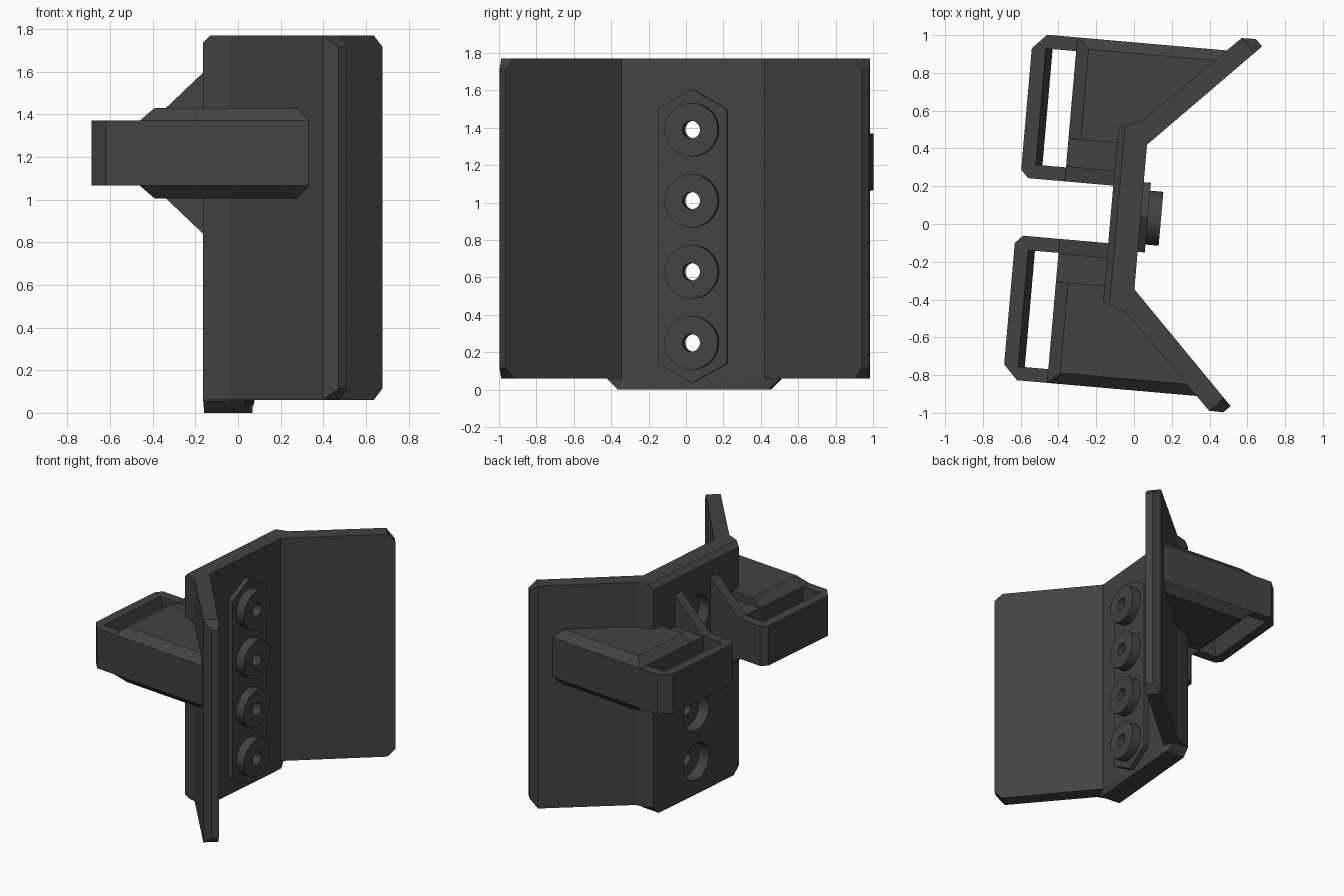
import bpy, bmesh, math
from mathutils import Matrix, Vector

if "Cube" in bpy.data.objects:
    bpy.data.objects.remove(bpy.data.objects["Cube"])

# whole model is turned slightly about z
PLACE = Matrix.Rotation(math.radians(-5), 4, 'Z') @ Matrix.Translation((0, 0.04, 0))
mat = bpy.data.materials.new("dark_grey")
mat.diffuse_color = (0.055, 0.055, 0.055, 1)
mat.use_nodes = True
mat.node_tree.nodes["Principled BSDF"].inputs["Base Color"].default_value = mat.diffuse_color


def finish(name, bm):
    bmesh.ops.recalc_face_normals(bm, faces=bm.faces)
    me = bpy.data.meshes.new(name)
    bm.to_mesh(me)
    bm.free()
    me.materials.append(mat)
    ob = bpy.data.objects.new(name, me)
    ob.matrix_world = PLACE
    bpy.context.collection.objects.link(ob)
    return ob


def loft(bm, bottom, top):
    """Close two matching point loops into a solid."""
    a = [bm.verts.new(p) for p in bottom]
    b = [bm.verts.new(p) for p in top]
    n = len(a)
    bm.faces.new(a[::-1])
    bm.faces.new(b)
    for i in range(n):
        bm.faces.new((a[i], a[(i + 1) % n], b[(i + 1) % n], b[i]))


def prism(pts, axis, lo, hi):
    bm = bmesh.new()

    def at(h):
        return [(h, p, q) if axis == 'x' else (p, h, q) if axis == 'y' else (p, q, h)
                for p, q in pts]
    loft(bm, at(lo), at(hi))
    return bm


def slice_off(bm, co, no):
    """Cut away everything beyond a plane and cap the cut."""
    geom = bm.verts[:] + bm.edges[:] + bm.faces[:]
    r = bmesh.ops.bisect_plane(bm, geom=geom, dist=1e-5, plane_co=Vector(co),
                               plane_no=Vector(no).normalized(), clear_outer=True)
    edges = [e for e in r['geom_cut'] if isinstance(e, bmesh.types.BMEdge)]
    bmesh.ops.contextual_create(bm, geom=edges)


def discs(name, radius, lo, hi):
    """Row of four cylinders along the centre line, facing x."""
    bm = bmesh.new()
    for z in (0.25, 0.63, 1.01, 1.39):
        m = Matrix.Translation(((lo + hi) / 2, 0, z)) @ Matrix.Rotation(math.pi / 2, 4, 'Y')
        bmesh.ops.create_cone(bm, cap_ends=True, segments=40, radius1=radius,
                              radius2=radius, depth=hi - lo, matrix=m)
    return finish(name, bm)


def cut(ob, cutter):
    cutter.hide_render = True
    mod = ob.modifiers.new("cut", 'BOOLEAN')
    mod.operation = 'DIFFERENCE'
    mod.solver = 'EXACT'
    mod.object = cutter
    bpy.context.view_layer.objects.active = ob
    bpy.ops.object.modifier_apply(modifier=mod.name)


# winged plate: flat centre with two wings at 45 degrees
half = [(0.032, 0.384), (0.594, 0.956), (0.557, 0.992), (0.482, 0.99),
        (0.002, 0.512), (-0.09, 0.479), (-0.127, 0.462)]
outline = half + [(u, -w) for u, w in reversed(half)]
bm = prism(outline, 'z', 0.06, 1.77)
for s in (1, -1):                       # clipped wing corners
    slice_off(bm, (0.575, 0.974 * s, 1.715), (0.707, 0.707 * s, 1))
    slice_off(bm, (0.575, 0.974 * s, 0.115), (0.707, 0.707 * s, -1))
slice_off(bm, (-0.127, 0, 1.735), (-1, 0, 1))   # bevel on the top back edge
plate = finish("winged_plate", bm)

# lower lip under the centre
lip = [(0.032, 0.384), (0.002, 0.46), (-0.127, 0.462)]
bm = prism(lip + [(u, -w) for u, w in reversed(lip)], 'z', 0, 0.06)
for s in (1, -1):
    slice_off(bm, (0, 0.405 * s, 0), (0, s, -1))
finish("lower_lip", bm)

# raised hexagonal backing and bolt collars
hexagon = [(0, 0.035), (0.185, 0.14), (0.185, 1.5), (0, 1.607), (-0.185, 1.5), (-0.185, 0.14)]
backing = finish("collar_backing", prism(hexagon, 'x', 0.025, 0.07))
collars = discs("bolt_collars", 0.143, 0.065, 0.14)

# bolt holes with recesses at the back
hole_cutter = discs("hole_cutter", 0.047, -0.3, 0.3)
recess_cutter = discs("recess_cutter", 0.14, -0.3, -0.037)
cut(plate, recess_cutter)
for ob in (plate, backing, collars):
    cut(ob, hole_cutter)

# strap brackets, one per side
MID, LOW, HIGH = 1.2175, 0.1525, 0.2125   # half heights of slab and thick body
for s, side in ((1, "left"), (-1, "right")):
    # flat slab with clipped outer corners
    slab = [(-0.62, 0.195), (-0.58, 0.153), (-0.1, 0.153), (-0.1, 0.45), (0.03, 0.52),
            (0.428, 0.918), (-0.545, 0.918), (-0.62, 0.84)]
    arm = finish(side + "_strap_loop", prism([(u, w * s) for u, w in slab], 'z',
                                             MID - LOW, MID + LOW))
    # strap slot with a ridged outer bar
    slot = [(-0.555, 1.41), (-0.51, MID), (-0.555, 1.025), (-0.385, 1.025), (-0.385, 1.41)]
    cut(arm, finish(side + "_slot_cutter", prism(slot, 'y', *sorted((0.227 * s, 0.845 * s)))))

    # thick body with sloped edges, above and below the slab
    base = [(-0.385, 0.38), (-0.1, 0.38), (-0.1, 0.45), (0.03, 0.52), (0.428, 0.918), (-0.385, 0.918)]
    cap = [(-0.32, 0.38), (-0.1, 0.38), (-0.1, 0.45), (0.03, 0.52), (0.37, 0.86), (-0.32, 0.86)]
    bm = bmesh.new()
    for t in (1, -1):
        loft(bm, [(u, w * s, MID + t * LOW) for u, w in base],
             [(u, w * s, MID + t * HIGH) for u, w in cap])
    finish(side + "_bracket_body", bm)

    # triangular rib
    rib = [(-0.385, MID + LOW), (-0.1, 1.64), (-0.1, 0.795), (-0.385, MID - LOW)]
    finish(side + "_rib", prism(rib, 'y', 0.153 * s, 0.233 * s))

# remove cutters and shade
for ob in list(bpy.data.objects):
    if ob.name.endswith("cutter"):
        bpy.data.objects.remove(ob)
for ob in bpy.data.objects:
    ob.select_set(True)
bpy.context.view_layer.objects.active = plate
bpy.ops.object.shade_smooth_by_angle(angle=math.radians(25))
